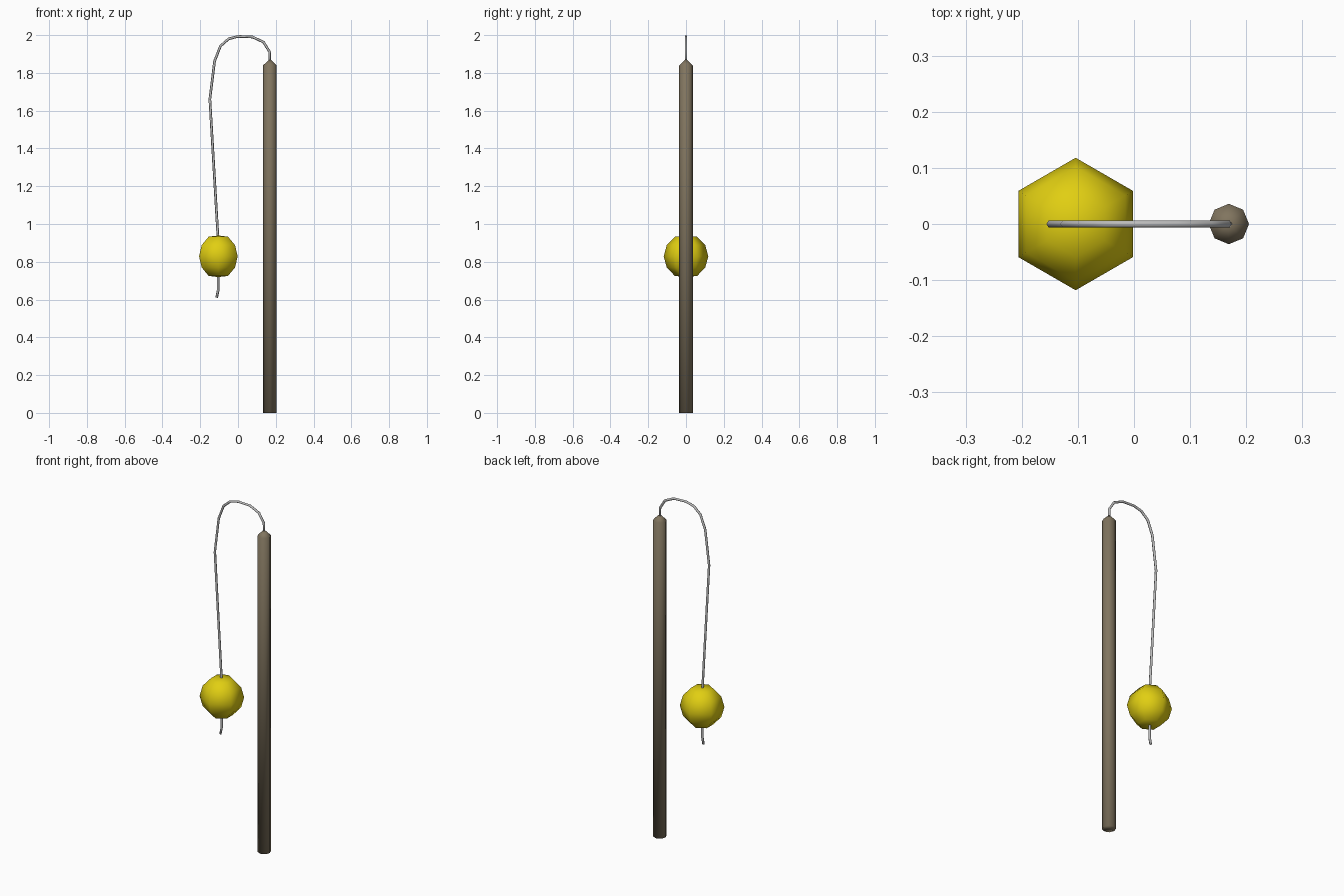
import bpy, bmesh, math
from mathutils import Vector

if "Cube" in bpy.data.objects:
    bpy.data.objects.remove(bpy.data.objects["Cube"])


def material(name, rgb):
    m = bpy.data.materials.new(name)
    m.diffuse_color = (*rgb, 1)
    m.use_nodes = True
    m.node_tree.nodes["Principled BSDF"].inputs["Base Color"].default_value = m.diffuse_color
    return m


def skin(name, rings, mat, tips=(None, None)):
    """Bridge equal vertex rings, closing each end with a cap or a point."""
    bm = bmesh.new()
    loops = [[bm.verts.new(p) for p in ring] for ring in rings]
    n = len(loops[0])
    for a, b in zip(loops, loops[1:]):
        for i in range(n):
            j = (i + 1) % n
            bm.faces.new((a[i], a[j], b[j], b[i]))
    for loop, tip in ((loops[0], tips[0]), (loops[-1], tips[1])):
        if tip is None:
            bm.faces.new(loop)
        else:
            t = bm.verts.new(tip)
            for i in range(n):
                bm.faces.new((loop[i], loop[(i + 1) % n], t))
    bmesh.ops.recalc_face_normals(bm, faces=bm.faces)
    for f in bm.faces:
        f.smooth = True
    me = bpy.data.meshes.new(name)
    bm.to_mesh(me)
    bm.free()
    me.materials.append(mat)
    ob = bpy.data.objects.new(name, me)
    bpy.context.collection.objects.link(ob)
    return ob


def flat_ring(x, z, r, n):
    # Horizontal ring with one corner on the y axis
    angles = [math.pi / 2 + 2 * math.pi * i / n for i in range(n)]
    return [(x + r * math.cos(a), r * math.sin(a), z) for a in angles]


wood = material("weathered wood", (0.22, 0.178, 0.115))
yellow = material("yellow", (0.75, 0.62, 0.006))
grey = material("rope grey", (0.5, 0.5, 0.5))

# Octagonal pole with a pointed top
PX = 0.169
skin("pole", [flat_ring(PX, 0, 0.036, 8), flat_ring(PX, 1.84, 0.036, 8)],
     wood, (None, (PX, 0, 1.875)))

# Six-sided low-poly ball
BX, BZ = -0.104, 0.829
profile = [(-0.104, 0.059), (-0.059, 0.102), (0, 0.118), (0.059, 0.102), (0.104, 0.059)]
skin("ball", [flat_ring(BX, BZ + dz, r, 6) for dz, r in profile],
     yellow, ((BX, 0, BZ - 0.11), (BX, 0, BZ + 0.11)))

# Rope arching from the pole, through the ball, to a loose tail
path = [(0.168, 1.85), (0.167, 1.912), (0.135, 1.963), (0.077, 1.99), (0.0, 1.993),
        (-0.05, 1.98), (-0.093, 1.942), (-0.124, 1.862), (-0.149, 1.661),
        (-0.106, 0.93), (-0.105, 0.72), (-0.105, 0.65), (-0.113, 0.61)]
pts = [Vector((x, 0, z)) for x, z in path]
rings = []
for i, p in enumerate(pts):
    d = (pts[min(i + 1, len(pts) - 1)] - pts[max(i - 1, 0)]).normalized()
    side = Vector((0, 1, 0))
    up = side.cross(d)
    rings.append([p + 0.007 * (math.cos(a) * up + math.sin(a) * side)
                  for a in [2 * math.pi * k / 6 for k in range(6)]])
skin("rope", rings, grey)
